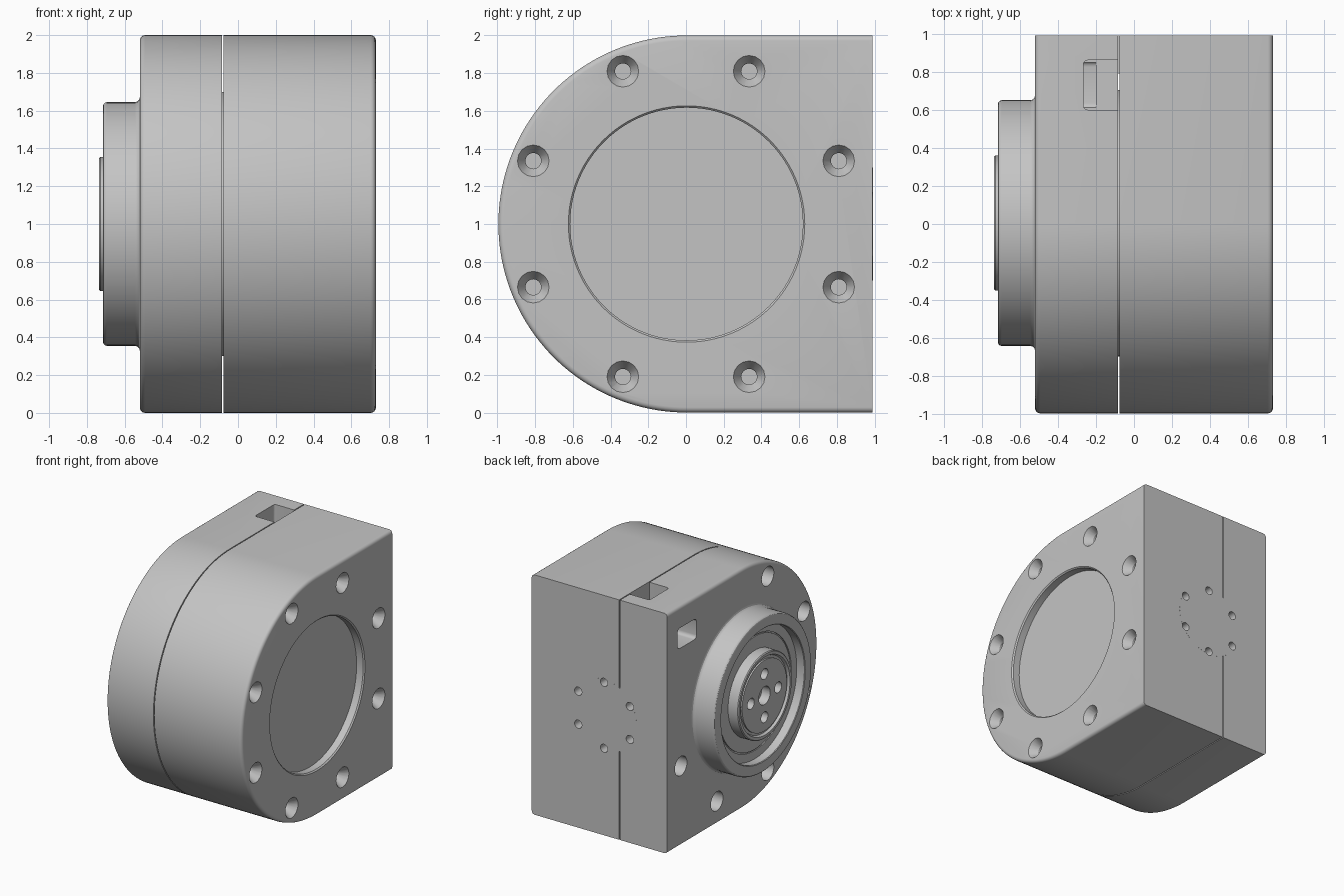
import bpy, bmesh
from math import sin, cos, pi, radians
from mathutils import Matrix, Vector

cube = bpy.data.objects.get("Cube")
if cube:
    bpy.data.objects.remove(cube, do_unlink=True)

grey = bpy.data.materials.new("light grey")
grey.use_nodes = True
colour = (0.55, 0.55, 0.55, 1)
grey.diffuse_color = colour
grey.node_tree.nodes["Principled BSDF"].inputs["Base Color"].default_value = colour

CY, BACK, SEAM = 0.005, 0.99, -0.076
LEFT, RIGHT = 0.73, -0.52


def make(name, bm):
    bmesh.ops.recalc_face_normals(bm, faces=bm.faces)
    mesh = bpy.data.meshes.new(name)
    bm.to_mesh(mesh)
    bm.free()
    mesh.materials.append(grey)
    obj = bpy.data.objects.new(name, mesh)
    bpy.context.collection.objects.link(obj)
    return obj


def lathe(name, profile, y=CY, z=1.0, seg=96, turn=None):
    """Spin (x, radius) pairs about the x axis, optionally turned, then placed."""
    bm = bmesh.new()
    verts = [bm.verts.new((x, 0, r)) for x, r in profile]
    edges = [bm.edges.new(pair) for pair in zip(verts, verts[1:])]
    bmesh.ops.spin(bm, geom=verts + edges, cent=(0, 0, 0), axis=(1, 0, 0),
                   angle=2 * pi, steps=seg, use_merge=True)
    bmesh.ops.remove_doubles(bm, verts=bm.verts, dist=1e-5)
    place = Matrix.Translation((0, y, z)) if turn is None else turn
    bmesh.ops.transform(bm, matrix=place, verts=bm.verts)
    return make(name, bm)


def rounded_box(name, low, high, axis, radius):
    bm = bmesh.new()
    bmesh.ops.create_cube(bm, size=1)
    low, high = Vector(low), Vector(high)
    size, mid = high - low, (low + high) / 2
    for v in bm.verts:
        v.co = Vector(c * s + m for c, s, m in zip(v.co, size, mid))
    along = [e for e in bm.edges
             if abs((e.verts[0].co - e.verts[1].co)[axis]) > 1e-4]
    bmesh.ops.bevel(bm, geom=along, offset=radius, segments=4, profile=0.5,
                    affect='EDGES')
    return make(name, bm)


def half_shell(name, inner, outer):
    """D-shaped block with its outer rim rounded except along the flat back."""
    n = 80
    outline = [(CY - sin(pi * i / n), 1 + cos(pi * i / n)) for i in range(n + 1)]
    outline += [(BACK, 0), (BACK, 2)]
    bm = bmesh.new()
    face = bm.faces.new([bm.verts.new((inner, y, z)) for y, z in outline])
    grown = bmesh.ops.extrude_face_region(bm, geom=[face])["geom"]
    moved = [g for g in grown if isinstance(g, bmesh.types.BMVert)]
    bmesh.ops.translate(bm, verts=moved, vec=(outer - inner, 0, 0))
    rim = [e for e in bm.edges if all(abs(v.co.x - outer) < 1e-5 for v in e.verts)
           and not all(v.co.y > BACK - 1e-5 for v in e.verts)]
    bmesh.ops.bevel(bm, geom=rim, offset=0.028, segments=4, profile=0.5,
                    affect='EDGES')
    return make(name, bm)


def cut(obj, cutters):
    bpy.context.view_layer.objects.active = obj
    for cutter in cutters:
        cutter.hide_render = True
        mod = obj.modifiers.new("cut", 'BOOLEAN')
        mod.operation, mod.solver, mod.object = 'DIFFERENCE', 'EXACT', cutter
        bpy.ops.object.modifier_apply(modifier=mod.name)
        bpy.data.objects.remove(cutter, do_unlink=True)


# Screw positions around the housing
screws = [(sy * a, 1 + sz * b) for a, b in ((0.335, 0.81), (0.81, 0.335))
          for sy in (-1, 1) for sz in (-1, 1)]

# Ring of small holes in the flat back
RING_X, RING_R = 0.063, 0.275


def back_holes():
    holes = []
    for i in range(6):
        a = radians(30 + 60 * i)
        spot = Matrix.Translation((RING_X + RING_R * cos(a), BACK, 1 + RING_R * sin(a)))
        holes.append(lathe("back_hole_cutter",
                           [(-0.25, 0), (-0.25, 0.034), (0.05, 0.034), (0.05, 0)],
                           seg=20, turn=spot @ Matrix.Rotation(pi / 2, 4, 'Z')))
    return holes


# Left housing: round recess, countersunk screw holes
left_housing = half_shell("left_housing", SEAM, LEFT)
cutters = [lathe("recess_cutter", [(0.66, 0), (0.66, 0.617), (0.72, 0.617),
                                   (0.74, 0.637), (0.8, 0.637), (0.8, 0)], 0.003)]
for y, z in screws:
    cutters.append(lathe("screw_cutter", [
        (0.5, 0), (0.5, 0.042), (0.665, 0.042), (LEFT, 0.084),
        (0.76, 0.084), (0.76, 0)], y, z, 16))
cut(left_housing, cutters + back_holes())

# Right housing: nut holes, cable slot on top joined to a side window
right_housing = half_shell("right_housing", SEAM - 0.008, RIGHT)
cutters = [lathe("nut_cutter", [(-0.6, 0), (-0.6, 0.08), (-0.3, 0.08), (-0.3, 0)],
                 y, z, 24)
           for y, z in screws if not (y > 0 and z > 1)]
cutters.append(rounded_box("slot_cutter", (-0.265, 0.6, 1.66), (0.1, 0.86, 2.1), 2, 0.02))
cutters.append(rounded_box("window_cutter", (-0.6, 0.605, 1.65), (-0.2, 0.855, 1.82), 0, 0.03))
cut(right_housing, cutters + back_holes())

# Core bridging the seam, and the flush plug on the back
core = lathe("seam_core", [(-0.12, 0), (-0.12, 0.7), (0, 0.7), (0, 0)])
plug = lathe("back_plug", [(-0.2, 0), (-0.2, 0.3), (0.0005, 0.3), (0.0005, 0)],
             turn=Matrix.Translation((RING_X, BACK, 1)) @ Matrix.Rotation(pi / 2, 4, 'Z'))
cut(plug, back_holes())

# Output boss: filleted foot, rounded lip, sunken floor with a fine groove
foot = [(-0.545 + 0.025 * sin(t), 0.67 - 0.025 * cos(t))
        for t in (pi / 2, pi / 3, pi / 6, 0)]
lip = [(-0.695 - 0.02 * sin(t), 0.625 + 0.02 * cos(t))
       for t in (0, pi / 6, pi / 3, pi / 2)]
boss = lathe("output_boss", [(-0.5, 0), (-0.5, 0.67)] + foot + lip + [
    (-0.715, 0.555), (-0.71, 0.55), (-0.64, 0.55), (-0.64, 0.48), (-0.632, 0.48),
    (-0.632, 0.47), (-0.64, 0.47), (-0.64, 0)])

# Output hub: raised rim, grooved face, centre hole and four bolt holes
hub = lathe("output_hub", [
    (-0.63, 0), (-0.63, 0.355), (-0.728, 0.355), (-0.735, 0.348), (-0.735, 0.325),
    (-0.715, 0.315), (-0.715, 0.295), (-0.728, 0.295), (-0.728, 0)])
bolts = [(0, 0, 0.075)] + [(0.18 * cos(i * pi / 2), 0.18 * sin(i * pi / 2), 0.045)
                           for i in range(4)]
cut(hub, [lathe("bolt_cutter", [(-0.8, 0), (-0.8, r), (-0.65, r), (-0.65, 0)],
                CY + y, 1 + z, 24) for y, z, r in bolts])

# Smooth shading with crisp edges
for obj in (left_housing, right_housing, core, plug, boss, hub):
    bpy.ops.object.select_all(action='DESELECT')
    obj.select_set(True)
    bpy.context.view_layer.objects.active = obj
    bpy.ops.object.shade_smooth_by_angle(angle=radians(30))
